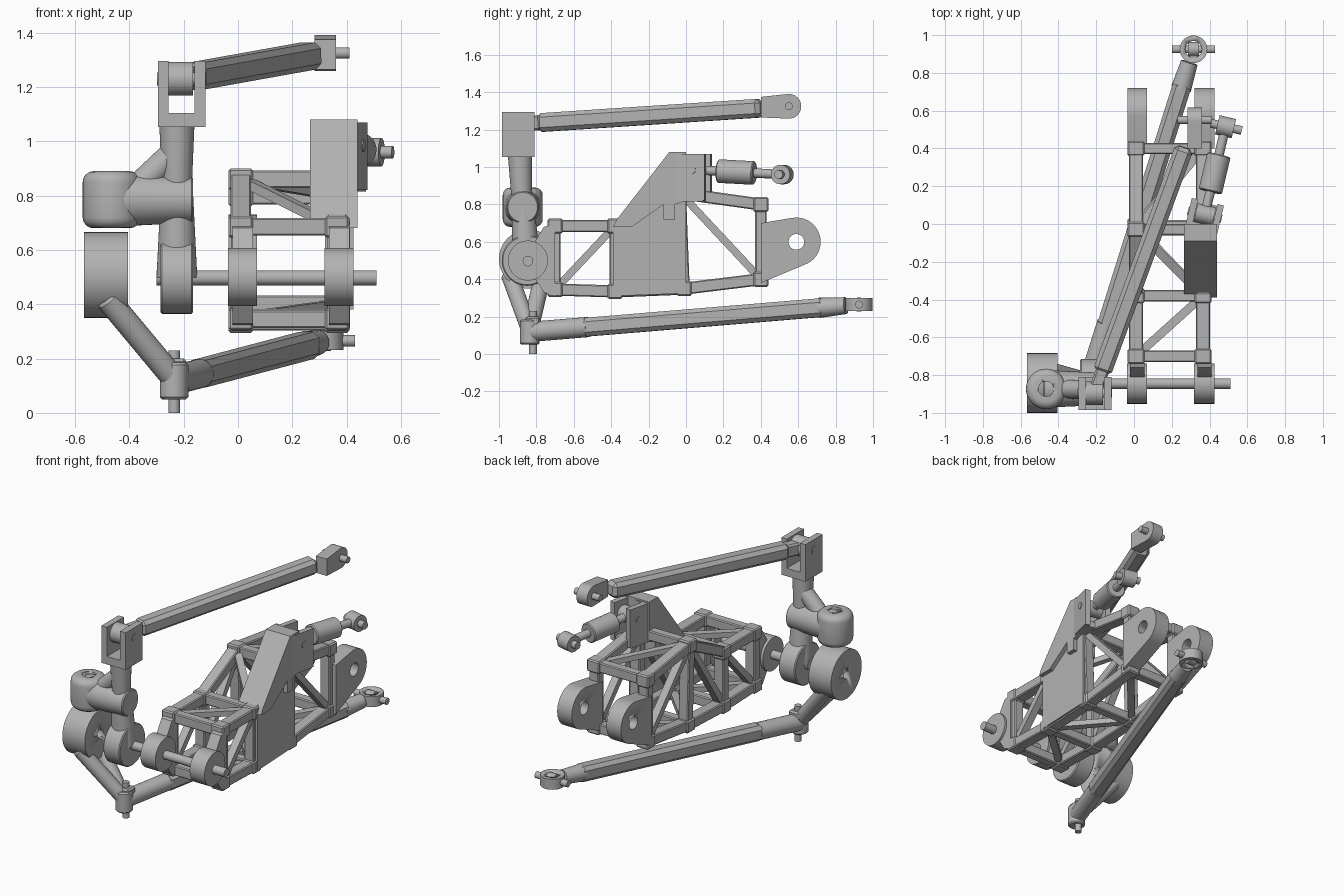
import bpy, bmesh, math
from mathutils import Vector, Matrix
from mathutils.geometry import convex_hull_2d

if "Cube" in bpy.data.objects:
    bpy.data.objects.remove(bpy.data.objects["Cube"])

grey = bpy.data.materials.new("plain_grey")
grey.use_nodes = True
colour = (0.45, 0.45, 0.45, 1)
grey.diffuse_color = colour
grey.node_tree.nodes["Principled BSDF"].inputs["Base Color"].default_value = colour


def finish(name, bm, bevel=0, smooth=False, segments=1):
    """Turn a bmesh into a named grey object."""
    if bevel:
        sharp = [e for e in bm.edges if e.calc_face_angle(0) > 0.8]
        bmesh.ops.bevel(bm, geom=sharp, offset=bevel, segments=segments,
                        affect='EDGES', profile=0.5)
    bmesh.ops.recalc_face_normals(bm, faces=bm.faces[:])
    me = bpy.data.meshes.new(name)
    bm.to_mesh(me)
    bm.free()
    me.materials.append(grey)
    ob = bpy.data.objects.new(name, me)
    bpy.context.collection.objects.link(ob)
    if smooth:
        bpy.ops.object.select_all(action='DESELECT')
        ob.select_set(True)
        bpy.context.view_layer.objects.active = ob
        bpy.ops.object.shade_smooth_by_angle(angle=math.radians(35))
    return ob


def beam(name, a, b, w=0.06, h=0.06, bevel=0.006):
    """Straight bar of rectangular section between two points."""
    a, b = Vector(a), Vector(b)
    d = (b - a).normalized()
    up = Vector((0, 0, 1)) if abs(d.z) < 0.95 else Vector((0, 1, 0))
    side = d.cross(up).normalized()
    frame = Matrix((side, d, side.cross(d))).transposed().to_4x4()
    size = Matrix.Diagonal((w, (b - a).length, h, 1))
    bm = bmesh.new()
    bmesh.ops.create_cube(bm, size=1, matrix=Matrix.Translation((a + b) / 2) @ frame @ size)
    return finish(name, bm, bevel)


def box(name, x, y, z, bevel=0.0):
    ym, zm = sum(y) / 2, sum(z) / 2
    return beam(name, (x[0], ym, zm), (x[1], ym, zm), y[1] - y[0], z[1] - z[0], bevel)


def rod(name, a, b, r, r2=None, bevel=0, segments=1):
    """Round bar between two points."""
    a, b = Vector(a), Vector(b)
    turn = (b - a).to_track_quat('Z', 'Y').to_matrix().to_4x4()
    bm = bmesh.new()
    bmesh.ops.create_cone(bm, cap_ends=True, segments=40, radius1=r, radius2=r if r2 is None else r2,
                          depth=(b - a).length, matrix=Matrix.Translation((a + b) / 2) @ turn)
    return finish(name, bm, bevel, True, segments)


def prism(name, pts, x0, x1, smooth=False):
    """Side profile of (y, z) points, extruded along x."""
    bm = bmesh.new()
    face = bm.faces.new([bm.verts.new((x0, y, z)) for y, z in pts])
    ext = bmesh.ops.extrude_face_region(bm, geom=[face])
    moved = [v for v in ext["geom"] if isinstance(v, bmesh.types.BMVert)]
    bmesh.ops.translate(bm, verts=moved, vec=(x1 - x0, 0, 0))
    return finish(name, bm, 0, smooth)


def tab(name, cy, cz, r, base, x0, x1):
    """Rounded lug blending into a straight base."""
    ring = [(cy + r * math.cos(t * math.pi / 20), cz + r * math.sin(t * math.pi / 20))
            for t in range(40)]
    pts = [Vector(p) for p in ring + base]
    return prism(name, [pts[i] for i in convex_hull_2d(pts)], x0, x1, True)


def drill(ob, a, b, r):
    """Cut a round hole through a part."""
    cutter = rod("cutter", a, b, r)
    mod = ob.modifiers.new("hole", 'BOOLEAN')
    mod.operation, mod.object, mod.solver = 'DIFFERENCE', cutter, 'EXACT'
    bpy.context.view_layer.objects.active = ob
    bpy.ops.object.modifier_apply(modifier=mod.name)
    bpy.data.objects.remove(cutter)


# Truss frame: two side panels
SIDES = (("right", 0.01), ("left", 0.365))
TOP = [(-0.70, 0.685), (-0.38, 0.685), (-0.03, 0.86), (0.40, 0.80)]
BOTTOM = [(-0.70, 0.345), (-0.38, 0.335), (-0.01, 0.35), (0.40, 0.40)]
for side, x in SIDES:
    for i in range(4):
        beam(f"{side}_post_{i}", (x, *BOTTOM[i]), (x, *TOP[i]), 0.07, 0.06)
        for chord, label in ((TOP, "top"), (BOTTOM, "bottom")):
            if i < 3:
                beam(f"{side}_{label}_chord_{i}", (x, *chord[i]), (x, *chord[i + 1]), 0.075, 0.065)
            y, z = chord[i]
            box(f"{side}_{label}_joint_{i}", (x - 0.045, x + 0.045), (y - 0.04, y + 0.04),
                (z - 0.04, z + 0.04), 0.008)
    for i, (start, end) in enumerate(((BOTTOM[0], TOP[1]), (BOTTOM[1], TOP[2]), (TOP[2], BOTTOM[3]))):
        beam(f"{side}_diagonal_{i}", (x, *start), (x, *end), 0.05, 0.04, 0)

    # Lugs at both ends
    lug = tab(f"{side}_rear_lug", 0.59, 0.6, 0.13, [(0.40, 0.38), (0.40, 0.70)], x - 0.045, x + 0.06)
    drill(lug, (x - 0.2, 0.59, 0.6), (x + 0.2, 0.59, 0.6), 0.042)
    tab(f"{side}_front_neck", -0.80, 0.5, 0.06, [(-0.70, 0.31), (-0.76, 0.33), (-0.76, 0.68), (-0.70, 0.70)],
        x - 0.03, x + 0.045)
    rod(f"{side}_front_lug", (x - 0.047, -0.845, 0.5), (x + 0.06, -0.845, 0.5), 0.107)

# Cross members joining the side panels
xa, xb = SIDES[0][1], SIDES[1][1]
for chord, label in ((TOP, "top"), (BOTTOM, "bottom")):
    for i, p in enumerate(chord):
        beam(f"{label}_crossbar_{i}", (xa, *p), (xb, *p), 0.06, 0.065)
    for i in range(3):
        ends = (xa, xb) if i != 1 else (xb, xa)
        beam(f"{label}_brace_{i}", (ends[0], *chord[i]), (ends[1], *chord[i + 1]), 0.045, 0.035, 0)

# Side plate and tower
prism("side_plate", [(-0.39, 0.31), (0.0, 0.325), (0.0, 0.82), (-0.3, 0.78), (-0.39, 0.70)], 0.385, 0.412)
prism("tower", [(-0.39, 0.68), (-0.37, 0.72), (-0.09, 1.08), (0.0, 1.08), (0.0, 0.82), (-0.06, 0.80),
                (-0.06, 0.72), (-0.12, 0.72), (-0.12, 0.80), (-0.29, 0.68)], 0.265, 0.44)

# Angled clevis holding the damper
slant = Vector((0.23, 0.97, 0))
across = Vector((0.97, -0.23, 0))
hub = Vector((0.375, 0.05, 0.985))
for sign, side in ((-1, "right"), (1, "left")):
    mid = hub + across * 0.07 * sign + Vector((0, 0, -0.04))
    beam(f"tower_prong_{side}", mid - slant * 0.11, mid + slant * 0.07, 0.035, 0.25, 0)
beam("tower_base", hub - slant * 0.12 + Vector((0, 0, -0.04)), hub - slant * 0.05 + Vector((0, 0, -0.04)), 0.17, 0.25, 0)
beam("tower_floor", hub - slant * 0.1 + Vector((0, 0, -0.15)), hub + slant * 0.06 + Vector((0, 0, -0.15)), 0.17, 0.04, 0)
rod("damper_pivot_pin", hub - across * 0.092, hub + across * 0.092, 0.022)

# Damper
tip = Vector((0.485, 0.515, 0.96))
run = tip - hub
rod("damper_root", hub - across * 0.05, hub + across * 0.05, 0.05)
rod("damper_shaft", hub, tip, 0.025)
rod("damper_body", hub + run * 0.26, hub + run * 0.68, 0.063, bevel=0.006)
rod("damper_eye", tip - across * 0.045, tip + across * 0.045, 0.052)
rod("damper_pin", tip - across * 0.08, tip + across * 0.088, 0.023)

# Hinge shaft and swing eye of the upright
rod("hinge_shaft", (-0.3, -0.845, 0.497), (0.51, -0.845, 0.497), 0.028)
rod("upright_eye", (-0.285, -0.85, 0.5), (-0.165, -0.85, 0.5), 0.135, bevel=0.006)

# Upright column, barrel and steering boss
rod("upright_lower", (-0.225, -0.855, 0.5), (-0.225, -0.872, 0.8), 0.075, 0.06)
rod("upright_upper", (-0.225, -0.875, 0.76), (-0.225, -0.888, 1.07), 0.052, 0.065)
rod("upright_barrel", (-0.48, -0.873, 0.785), (-0.165, -0.873, 0.785), 0.1, 0.085, 0.006)
rod("upright_gusset", (-0.21, -0.88, 0.98), (-0.38, -0.873, 0.82), 0.05)
boss = rod("steering_boss", (-0.465, -0.873, 0.68), (-0.465, -0.873, 0.89), 0.107, bevel=0.04, segments=4)
drill(boss, (-0.465, -0.873, 0.6), (-0.465, -0.873, 1), 0.04)

# Upper clevis
box("upper_clevis_base", (-0.295, -0.12), (-0.985, -0.81), (1.053, 1.105))
for side, x in (("right", -0.295), ("left", -0.16)):
    box(f"upper_clevis_{side}", (x, x + 0.04), (-0.985, -0.81), (1.1, 1.295))
rod("upper_clevis_pin", (-0.298, -0.895, 1.23), (-0.117, -0.895, 1.23), 0.024)

# Upper link
a, b = Vector((-0.21, -0.895, 1.23)), Vector((0.32, 0.55, 1.325))
rod("upper_link_root", a - Vector((0.045, 0, 0)), a + Vector((0.045, 0, 0)), 0.062)
beam("upper_link_neck", a, a.lerp(b, 0.1), 0.07, 0.08, 0.01)
beam("upper_link", a.lerp(b, 0.075), a.lerp(b, 0.9), 0.1, 0.1, 0.022)
tab("upper_link_tip", b.y, b.z, 0.066, [(0.4, 1.375), (0.4, 1.265)], 0.282, 0.36)
rod("upper_link_pin", b - Vector((0.09, 0, 0)), b + Vector((0.09, 0, 0)), 0.021)

# Drive disc with two struts down to the lower joint
disc = rod("drive_disc", (-0.567, -0.842, 0.508), (-0.405, -0.842, 0.508), 0.158)
drill(disc, (-0.7, -0.842, 0.508), (-0.3, -0.842, 0.508), 0.028)
for i, y in enumerate((-0.945, -0.765)):
    rod(f"lower_strut_{i}", (-0.485, y, 0.425), (-0.235, -0.835, 0.125), 0.045, bevel=0.01)

# Lower joint
rod("lower_joint", (-0.235, -0.835, 0.05), (-0.235, -0.835, 0.185), 0.052, bevel=0.008)
rod("lower_joint_pin", (-0.235, -0.818, 0), (-0.235, -0.818, 0.23), 0.021)
box("lower_joint_collar", (-0.28, -0.19), (-0.86, -0.78), (0.14, 0.2), 0.01)

# Lower link
a, b = Vector((-0.235, -0.82, 0.12)), Vector((0.315, 0.925, 0.265))
rod("lower_link_sleeve", a, a.lerp(b, 0.17), 0.054)
beam("lower_link", a.lerp(b, 0.155), a.lerp(b, 0.9), 0.1, 0.1, 0.022)
rod("lower_link_neck", a.lerp(b, 0.88), a.lerp(b, 0.96), 0.054, 0.045)
drop = Vector((0, 0, 0.034))
ring = rod("lower_link_ring", b - drop, b + drop, 0.073)
drill(ring, b - drop * 3, b + drop * 3, 0.044)
rod("lower_link_bearing", b - Vector((0.028, 0, 0)), b + Vector((0.028, 0, 0)), 0.038)
rod("lower_link_pin", b - Vector((0.115, 0, 0)), b + Vector((0.115, 0, 0)), 0.021)
